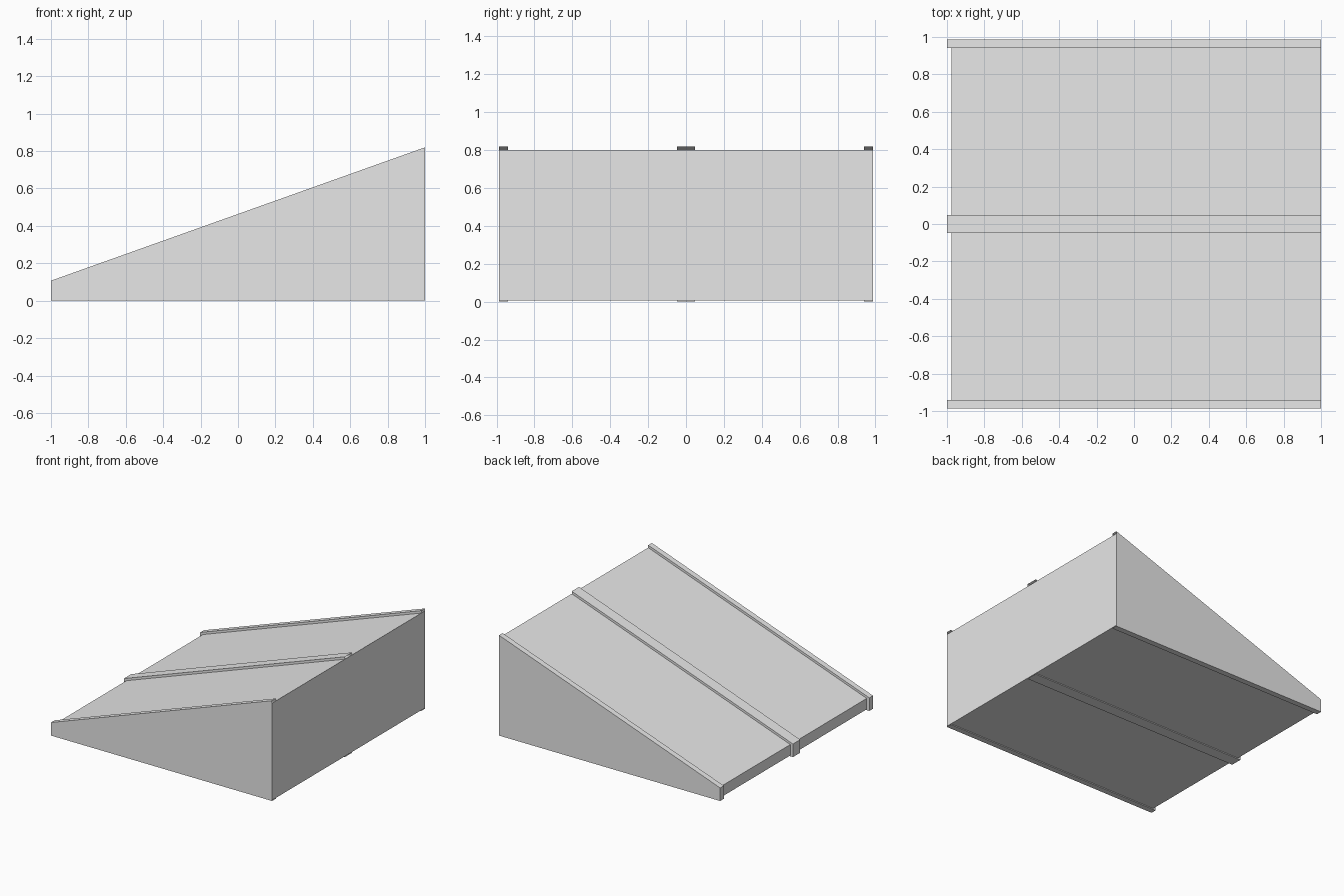
import bpy
import bmesh

cube = bpy.data.objects.get("Cube")
if cube:
    bpy.data.objects.remove(cube, do_unlink=True)

grey = bpy.data.materials.new("light grey")
grey.use_nodes = True
grey.diffuse_color = (0.8, 0.8, 0.8, 1)
grey.node_tree.nodes["Principled BSDF"].inputs["Base Color"].default_value = (0.8, 0.8, 0.8, 1)

# Side profiles in x, z: tall top corner, low top corner, low foot, tall foot
BODY = [(1, 0.8), (-0.976, 0.096), (-0.976, 0.007), (1, 0.007)]
WRAP = [(1, 0.82), (-1, 0.107), (-1, 0), (1, 0)]
HALF_WIDTH = 0.987
RIB = 0.047


def make_object(name, bm):
    bmesh.ops.recalc_face_normals(bm, faces=bm.faces)
    mesh = bpy.data.meshes.new(name)
    bm.to_mesh(mesh)
    bm.free()
    mesh.materials.append(grey)
    obj = bpy.data.objects.new(name, mesh)
    bpy.context.collection.objects.link(obj)


def add_loop(bm, profile, y):
    return [bm.verts.new((x, y, z)) for x, z in profile]


def add_strip(bm, a, b):
    for i in range(len(a) - 1):
        bm.faces.new((a[i], a[i + 1], b[i + 1], b[i]))


# Solid wedge body
bm = bmesh.new()
front = add_loop(bm, BODY, -HALF_WIDTH)
back = add_loop(bm, BODY, HALF_WIDTH)
bm.faces.new(front)
bm.faces.new(back)
add_strip(bm, front + front[:1], back + back[:1])
make_object("wedge_body", bm)


# Raised band wrapped over the slope, low end and underside, open at the tall end
def make_rib(name, y0, y1):
    bm = bmesh.new()
    outer = [add_loop(bm, WRAP, y) for y in (y0, y1)]
    inner = [add_loop(bm, BODY, y) for y in (y0, y1)]
    add_strip(bm, outer[0], outer[1])
    for o, i in zip(outer, inner):
        add_strip(bm, o, i)
    make_object(name, bm)


make_rib("front_rib", -HALF_WIDTH, -HALF_WIDTH + RIB)
make_rib("centre_rib", -RIB, RIB)
make_rib("back_rib", HALF_WIDTH - RIB, HALF_WIDTH)
